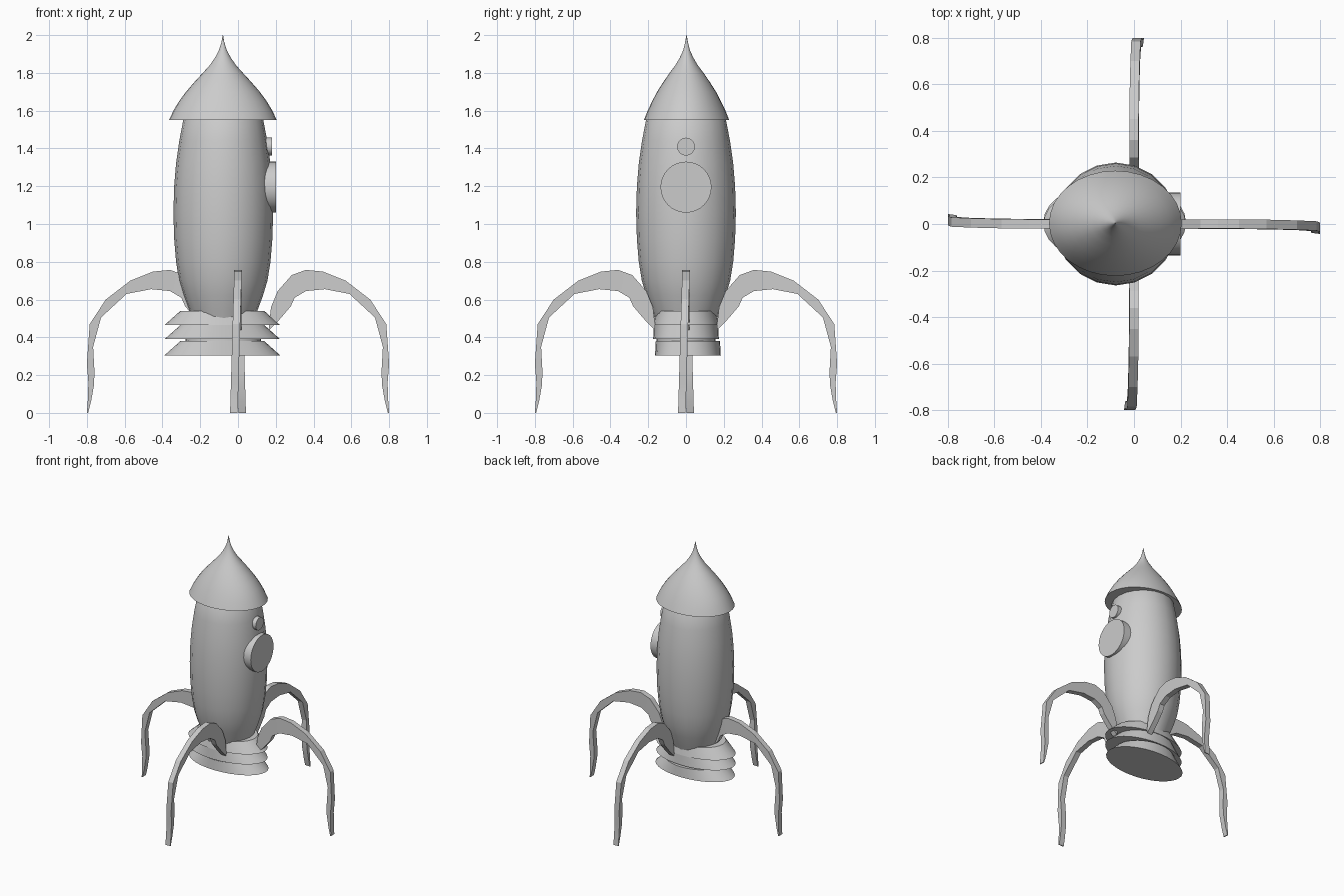
import bpy, bmesh
from math import cos, sin, pi, radians

if "Cube" in bpy.data.objects:
    bpy.data.objects.remove(bpy.data.objects["Cube"])

CX = -0.078  # the hull sits slightly off the leg centre


def finish(name, bm, smooth=35):
    bmesh.ops.recalc_face_normals(bm, faces=bm.faces)
    me = bpy.data.meshes.new(name)
    bm.to_mesh(me)
    bm.free()
    ob = bpy.data.objects.new(name, me)
    bpy.context.collection.objects.link(ob)
    bpy.ops.object.select_all(action='DESELECT')
    ob.select_set(True)
    bpy.context.view_layer.objects.active = ob
    bpy.ops.object.shade_smooth_by_angle(angle=radians(smooth))
    return ob


def lathe(name, profile, sides=32, cx=CX, cy=0.0):
    """Stack of ellipses given as (z, x radius, y radius), capped at both ends."""
    bm = bmesh.new()
    rings = []
    for z, rx, ry in profile:
        rings.append([bm.verts.new((cx + rx * cos(2 * pi * i / sides),
                                    cy + ry * sin(2 * pi * i / sides), z))
                      for i in range(sides)])
    for a, b in zip(rings, rings[1:]):
        for i in range(sides):
            j = (i + 1) % sides
            bm.faces.new((a[i], a[j], b[j], b[i]))
    bm.faces.new(rings[0])
    bm.faces.new(rings[-1])
    return finish(name, bm)


# Hull
hull = [(0.50, 0.165), (0.54, 0.18), (0.62, 0.21), (0.70, 0.234), (0.80, 0.25),
        (0.92, 0.26), (1.06, 0.264), (1.20, 0.26), (1.32, 0.25), (1.44, 0.233),
        (1.56, 0.21), (1.62, 0.17)]
lathe("hull", [(z, r, r) for z, r in hull], sides=20)

# Nose cone with a flared brim and thin tip
lathe("nose_cone", [(1.55, 0.285, 0.226), (1.60, 0.262, 0.206), (1.65, 0.232, 0.182),
                    (1.70, 0.195, 0.156), (1.75, 0.152, 0.124), (1.80, 0.106, 0.09),
                    (1.84, 0.07, 0.06), (1.88, 0.042, 0.036), (1.92, 0.021, 0.018),
                    (1.96, 0.008, 0.008), (2.0, 0.001, 0.001)], cx=-0.08, cy=0.003)

# Stacked oval skirt rings of the engine and the core joining them
for i, (z, cy) in enumerate([(0.465, 0.0), (0.39, 0.0), (0.305, 0.01)]):
    lathe(f"engine_ring_{i + 1}", [(z, 0.306, 0.174), (z + 0.075, 0.222, 0.17 - (i == 0) * 0.012)],
          cx=-0.083, cy=cy)
lathe("engine_core", [(0.32, 0.2, 0.158), (0.535, 0.2, 0.15)])

# Round portholes facing +x
for name, z, r, x1 in [("large_porthole", 1.195, 0.135, 0.20),
                       ("small_porthole", 1.41, 0.047, 0.18)]:
    bm = bmesh.new()
    bmesh.ops.create_cone(bm, cap_ends=True, segments=32, radius1=r, radius2=r, depth=0.12)
    ob = finish(name, bm)
    ob.rotation_euler = (0, pi / 2, 0)
    ob.location = (x1 - 0.06, 0, z)

# Four arched legs: pairs of upper and lower edge points (radius, height)
arch = [((0.163, 0.46), (0.168, 0.44)), ((0.175, 0.56), (0.225, 0.50)),
        ((0.21, 0.645), (0.28, 0.565)), ((0.285, 0.73), (0.30, 0.61)),
        ((0.36, 0.757), (0.36, 0.645)), ((0.45, 0.748), (0.46, 0.655)),
        ((0.57, 0.70), (0.59, 0.63)), ((0.70, 0.60), (0.725, 0.505)),
        ((0.785, 0.47), (0.767, 0.35)), ((0.80, 0.26), (0.76, 0.22)),
        ((0.792, 0.16), (0.762, 0.15)), ((0.795, 0.07), (0.778, 0.06)),
        ((0.80, 0.0), (0.793, 0.0))]
for k, name in enumerate(["right_leg", "back_leg", "left_leg", "front_leg"]):
    bm = bmesh.new()
    loops = []
    for up, low in arch:
        quad = []
        for (r, z), side in [(up, -1), (up, 1), (low, 1), (low, -1)]:
            lean = -0.022 * (1 - z / 0.757) * min(1, r / 0.7)
            quad.append(bm.verts.new((r, lean + side * 0.02, z)))
        loops.append(quad)
    for a, b in zip(loops, loops[1:]):
        for i in range(4):
            j = (i + 1) % 4
            bm.faces.new((a[i], a[j], b[j], b[i]))
    bm.faces.new(loops[0])
    bm.faces.new(loops[-1])
    finish(name, bm, 15).rotation_euler = (0, 0, k * pi / 2)
